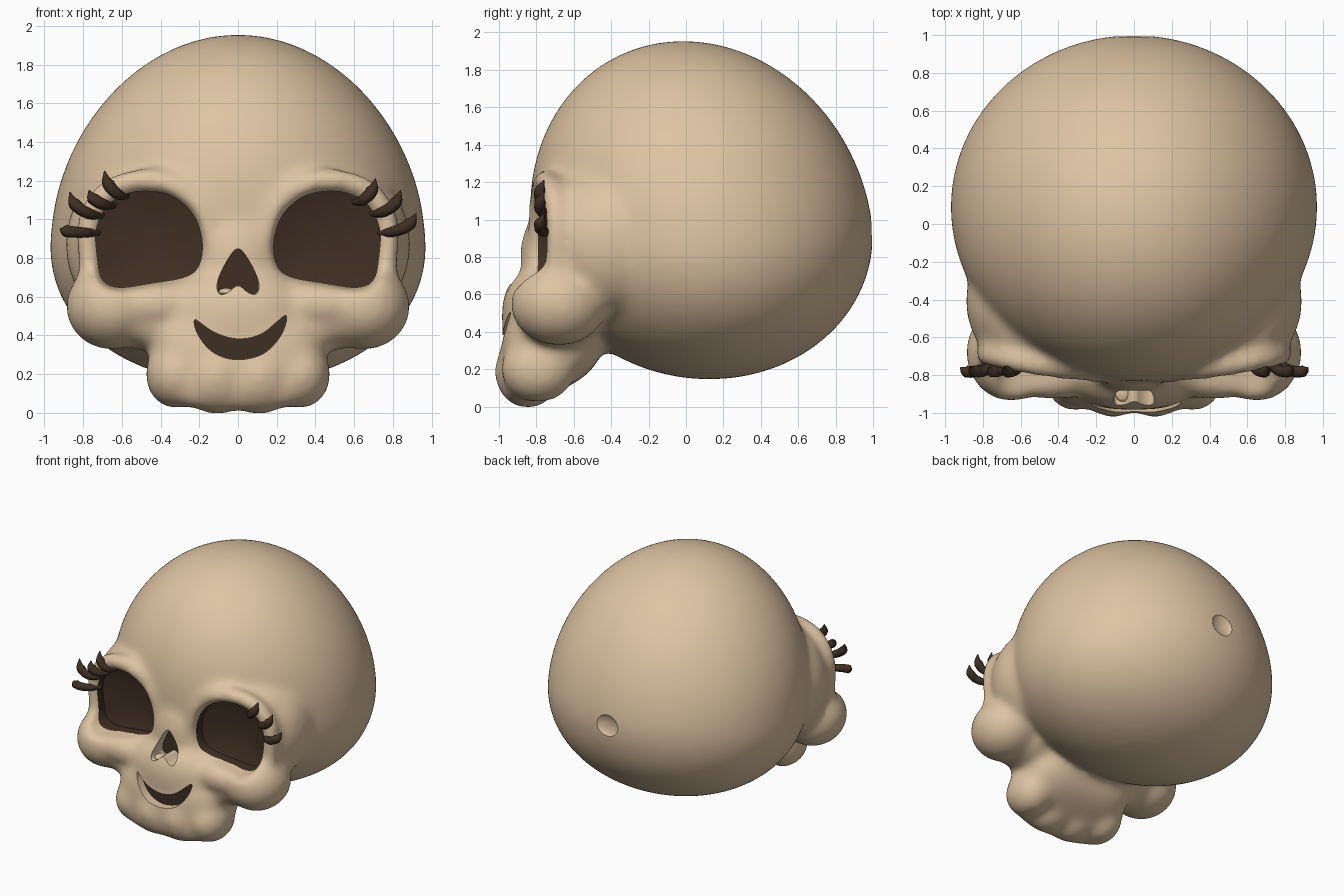
import bpy, bmesh
from math import copysign
from mathutils import Vector

cube = bpy.data.objects.get("Cube")
if cube:
    bpy.data.objects.remove(cube, do_unlink=True)


def material(name, color):
    m = bpy.data.materials.new(name)
    m.use_nodes = True
    m.diffuse_color = color
    m.node_tree.nodes["Principled BSDF"].inputs["Base Color"].default_value = color
    return m


BONE = material("warm bone", (0.73, 0.55, 0.365, 1))
DARK = material("dark brown", (0.05, 0.028, 0.017, 1))


def activate(obj):
    bpy.ops.object.select_all(action='DESELECT')
    obj.select_set(True)
    bpy.context.view_layer.objects.active = obj


def add_object(name, data, *mats):
    obj = bpy.data.objects.new(name, data)
    bpy.context.collection.objects.link(obj)
    for m in mats:
        data.materials.append(m)
    return obj


def apply(obj, kind, **settings):
    mod = obj.modifiers.new(kind.title(), kind)
    for key, value in settings.items():
        setattr(mod, key, value)
    activate(obj)
    bpy.ops.object.modifier_apply(modifier=mod.name)


def cut(obj, cutter):
    apply(obj, 'BOOLEAN', object=cutter, operation='DIFFERENCE', solver='EXACT',
          material_mode='TRANSFER')
    bpy.data.objects.remove(cutter, do_unlink=True)


def blob(name, center, radii, power=1, shear=0):
    """Ellipsoid, optionally squared off or sheared upward toward the back."""
    bm = bmesh.new()
    bmesh.ops.create_uvsphere(bm, u_segments=64, v_segments=40, radius=1)
    for v in bm.verts:
        p = Vector([copysign(abs(c) ** power, c) * r for c, r in zip(v.co, radii)])
        p.z += shear * p.y
        v.co = p + Vector(center)
    mesh = bpy.data.meshes.new(name)
    bm.to_mesh(mesh)
    bm.free()
    return add_object(name, mesh, BONE)


def tube(name, points, radius, widths=None, closed=False, mat=BONE):
    """Round tube along a smooth path, converted to a mesh."""
    curve = bpy.data.curves.new(name, 'CURVE')
    curve.dimensions = '3D'
    curve.bevel_depth = radius
    curve.bevel_resolution = 3
    curve.use_fill_caps = True
    spline = curve.splines.new('BEZIER')
    spline.bezier_points.add(len(points) - 1)
    spline.use_cyclic_u = closed
    spline.resolution_u = 6
    for i, (bp, p) in enumerate(zip(spline.bezier_points, points)):
        bp.co = p
        bp.handle_left_type = bp.handle_right_type = 'AUTO'
        bp.radius = widths[i] if widths else 1
    obj = add_object(name, curve, mat)
    activate(obj)
    bpy.ops.object.convert(target='MESH')
    return bpy.context.object


def prism(name, outline, floor, flare=1, dish=0, wall=BONE):
    """Cutter with a dark floor; flare widens its mouth, dish hollows its floor."""
    bm = bmesh.new()
    mid = sum((Vector(p) for p in outline), Vector((0, 0))) / len(outline)
    wide = [mid + (Vector(p) - mid) * flare for p in outline]
    a = [bm.verts.new((x, -1.3, z)) for x, z in wide]
    b = [bm.verts.new((x, floor(x), z)) for x, z in outline]
    bm.faces.new(a)
    dark = [bm.faces.new(b[::-1])]
    for i in range(len(a)):
        j = (i + 1) % len(a)
        bm.faces.new((a[j], a[i], b[i], b[j]))
    if dish:
        poked = bmesh.ops.poke(bm, faces=dark)
        poked["verts"][0].co.y += dish
        dark = poked["faces"]
    for f in dark:
        f.material_index = 1
    bmesh.ops.recalc_face_normals(bm, faces=bm.faces)
    mesh = bpy.data.meshes.new(name)
    bm.to_mesh(mesh)
    bm.free()
    return add_object(name, mesh, wall, DARK)


def rounded(points, passes=3):
    """Corner cutting turns a coarse outline into a smooth one."""
    for _ in range(passes):
        pts = [Vector(p) for p in points]
        points = []
        for p, q in zip(pts, pts[1:] + pts[:1]):
            points += [p.lerp(q, .25), p.lerp(q, .75)]
    return points


# Cranium: narrower and leaning forward above, flatter and wider below
cranium = blob("cranium", (0, 0, 0), (.965, .915, 1))
for v in cranium.data.vertices:
    x, y, z = v.co
    up = z > 0
    v.co = (x * (1 - (.08 if up else .12) * z),
            y + .085 - (.1 if up else .04) * z,
            .95 + z * (1.005 if up else .805))

# Other bone masses
parts = [
    cranium,
    blob("forehead", (0, -.46, 1.06), (.8, .37, .27), power=.85),
    blob("jaw", (0, -.71, .36), (.45, .28, .29), power=.6, shear=.45),
    blob("muzzle", (0, -.73, .48), (.38, .255, .28), power=.85),
    blob("nose_bridge", (0, -.74, .78), (.22, .15, .28)),
]
EYE = [(.74, .95), (.68, 1.08), (.55, 1.15), (.36, 1.14), (.23, 1.04), (.18, .9),
       (.19, .77), (.25, .7), (.45, .67), (.62, .64), (.71, .68), (.73, .82)]
for s in (-1, 1):
    parts += [
        blob("temple", (s * .61, -.41, .87), (.28, .34, .37)),
        blob("cheek", (s * .65, -.68, .55), (.24, .26, .225)),
        blob("cheekbone", (s * .42, -.74, .56), (.32, .19, .14)),
        blob("cheek_web", (s * .46, -.67, .47), (.2, .22, .15)),
        blob("side_chin_lobe", (s * .32, -.79, .2), (.16, .2, .18)),
        blob("front_chin_lobe", (s * .11, -.845, .185), (.18, .18, .195)),
    ]
    rim = [(s * (.455 + (x - .455) * 1.12), -.79 + .18 * x * x, .9 + (z - .9) * 1.16)
           for x, z in EYE]
    parts.append(tube("eye_rim", rim, .065, closed=True))

# Fuse the masses, hollow the eye areas and soften everything together
skull = cranium
activate(skull)
for p in parts:
    p.select_set(True)
bpy.ops.object.join()
skull.name = "skull"
apply(skull, 'REMESH', mode='VOXEL', voxel_size=.02)
eyes = [rounded([(s * x, z) for x, z in EYE]) for s in (-1, 1)]
for outline in eyes:
    cut(skull, prism("hollow_cutter", outline, lambda x: -.75 + .12 * x * x, flare=1.2))
apply(skull, 'REMESH', mode='VOXEL', voxel_size=.02)
apply(skull, 'SMOOTH', factor=.5, iterations=30)

# Dark sockets, nose, mouth and the dimple at the back
NOSE = [(0, .86), (.05, .8), (.11, .68), (.1, .61), (.05, .62), (0, .67),
        (-.05, .62), (-.1, .61), (-.11, .68), (-.05, .8)]
MOUTH = [(-.23, .49), (-.2, .47), (-.12, .41), (0, .375), (.12, .4), (.2, .47), (.26, .52),
         (.235, .41), (.15, .31), (.05, .275), (-.05, .275), (-.15, .32), (-.22, .42)]
for outline in eyes:
    cut(skull, prism("eye_cutter", outline, lambda x: -.72 + .12 * x * x,
                     dish=.07, wall=DARK))
cut(skull, prism("nose_cutter", rounded(NOSE), lambda x: -.8, flare=1.1))
cut(skull, prism("mouth_cutter", rounded(MOUTH), lambda x: -.93 + .6 * x * x))
cut(skull, blob("dimple_cutter", (0, 1.02, .93), (.11, .05, .1)))
activate(skull)
bpy.ops.object.shade_smooth_by_angle(angle=.6)

# Small bone ledge on the nose floor
ledge = blob("nose_ledge", (-.06, -.89, .625), (.04, .05, .02))
activate(ledge)
bpy.ops.object.shade_smooth()

# Curled lashes: root and tip in x-z for each side
LASHES = {
    "right": [((-.72, .93), (-.92, .95)), ((-.7, 1.02), (-.87, 1.14)),
              ((-.64, 1.07), (-.77, 1.15)), ((-.57, 1.12), (-.69, 1.25))],
    "left": [((.73, .93), (.92, 1.03)), ((.69, 1.03), (.84, 1.15)),
             ((.6, 1.09), (.71, 1.21))],
}
for side, pairs in LASHES.items():
    for i, ((x0, z0), (x1, z1)) in enumerate(pairs):
        path = [(x0, -.7, z0), (x0 + (x1 - x0) * .45, -.77, z0 + (z1 - z0) * .1),
                (x0 + (x1 - x0) * .85, -.78, z0 + (z1 - z0) * .5), (x1, -.76, z1)]
        lash = tube(f"{side}_lash_{i + 1}", path, .032, (.5, .9, 1, .1), mat=DARK)
        activate(lash)
        bpy.ops.object.shade_smooth()
